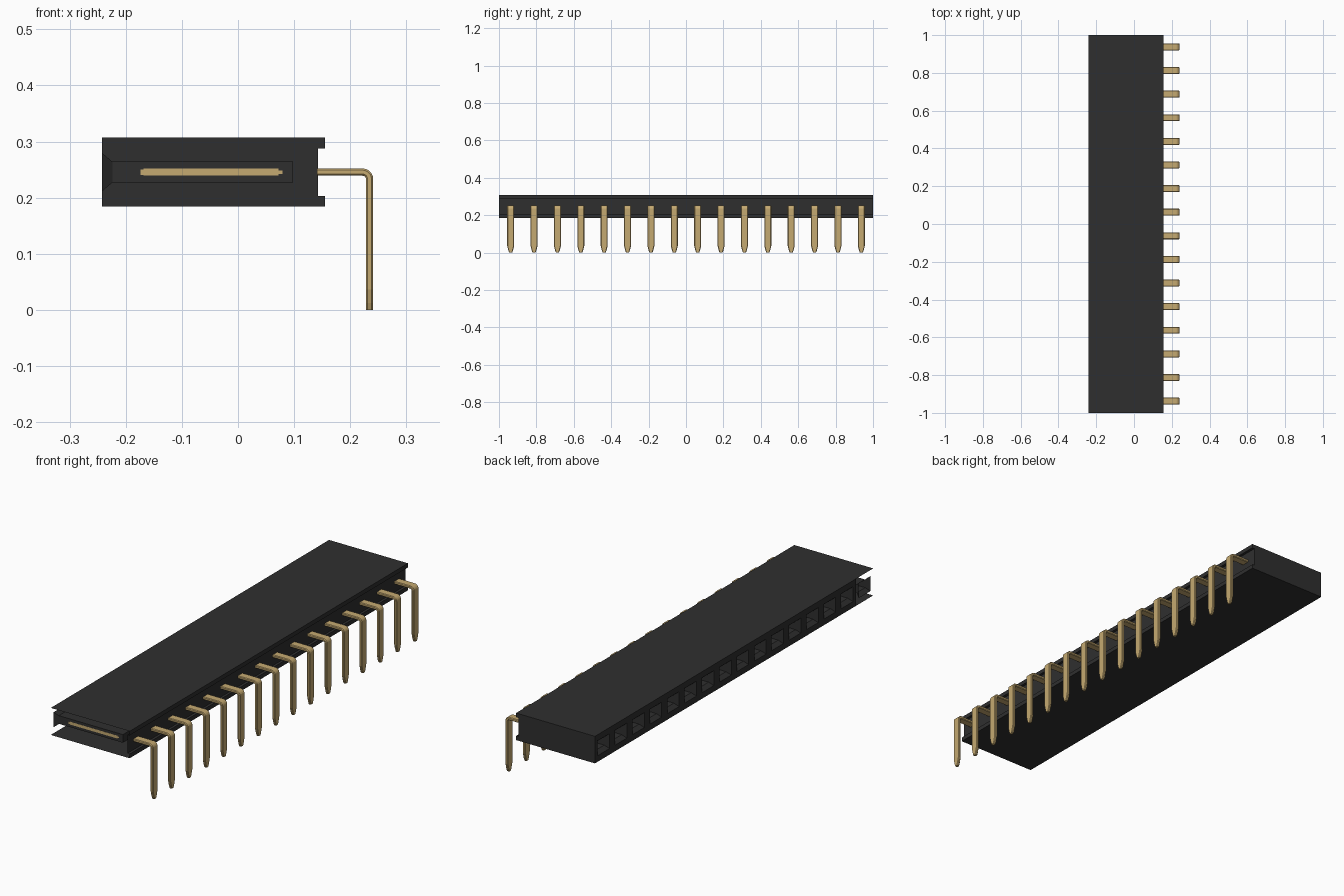
import bpy, bmesh, math
from mathutils import Vector

cube = bpy.data.objects.get("Cube")
if cube:
    bpy.data.objects.remove(cube, do_unlink=True)

COUNT, PITCH = 16, 0.125
ROWS = [(i - (COUNT - 1) / 2) * PITCH for i in range(COUNT)]
X0, X1, XREC = -0.242, 0.155, 0.143      # mouth face, rear lips, recessed rear wall
Z0, Z1, ZC = 0.184, 0.307, 0.2455        # bottom, top, contact height


def material(name, rgb):
    m = bpy.data.materials.new(name)
    m.use_nodes = True
    m.diffuse_color = (*rgb, 1)
    bsdf = m.node_tree.nodes["Principled BSDF"]
    bsdf.inputs["Base Color"].default_value = (*rgb, 1)
    bsdf.inputs["Roughness"].default_value = 0.6
    return m


BLACK = material("black_plastic", (0.028, 0.028, 0.028))
GOLD = material("pale_gold", (0.56, 0.40, 0.165))


def finish(name, bm, mat, recalc=True):
    bmesh.ops.remove_doubles(bm, verts=bm.verts, dist=1e-5)
    if recalc:
        bmesh.ops.recalc_face_normals(bm, faces=bm.faces)
    me = bpy.data.meshes.new(name)
    bm.to_mesh(me)
    bm.free()
    me.materials.append(mat)
    ob = bpy.data.objects.new(name, me)
    bpy.context.collection.objects.link(ob)
    return ob


def face(bm, pts):
    return bm.faces.new([bm.verts.new(p) for p in pts])


def ring(x, y, hy, hz):
    """Rectangle facing along x."""
    return [Vector((x, y + sy * hy, ZC + sz * hz))
            for sy, sz in ((-1, -1), (1, -1), (1, 1), (-1, 1))]


def bridge(bm, a, b):
    n = len(a)
    for i in range(n):
        j = (i + 1) % n
        face(bm, [a[i], a[j], b[j], b[i]])


# Housing: thin shell with grooved rear, closed at the back end only
bm = bmesh.new()
profile = [(X0, Z0), (X1, Z0), (X1, 0.203), (XREC, 0.203),
           (XREC, 0.288), (X1, 0.288), (X1, Z1), (X0, Z1)]
for (xa, za), (xb, zb) in zip(profile, profile[1:]):
    face(bm, [(xa, -1, za), (xb, -1, zb), (xb, 1, zb), (xa, 1, za)])
face(bm, [(x, 1, z) for x, z in reversed(profile)])
finish("housing_shell", bm, BLACK)

# Mouth face: frames around the openings; the first one stays open
bm = bmesh.new()
for y in ROWS[1:]:
    bridge(bm, [Vector((X0, y + sy * PITCH / 2, z)) for sy, z in
                ((-1, Z0), (1, Z0), (1, Z1), (-1, Z1))],
           ring(X0, y, 0.0425, 0.034))
finish("mouth_frames", bm, BLACK)

# Sockets: a funnel leading into a slot
bm = bmesh.new()
for y in ROWS:
    mouth, throat, end = (ring(X0, y, 0.0425, 0.034), ring(-0.224, y, 0.03, 0.0185),
                          ring(0.098, y, 0.03, 0.0185))
    bridge(bm, mouth, throat)
    bridge(bm, throat, end)
    face(bm, end)
finish("sockets", bm, BLACK)


# Contact springs: a pair of strips with narrow tips on each socket's walls
def box(bm, lo, hi):
    r = bmesh.ops.create_cube(bm, size=1)
    for v in r["verts"]:
        v.co = Vector([lo[k] + (v.co[k] + 0.5) * (hi[k] - lo[k]) for k in range(3)])


bm = bmesh.new()
for y in ROWS:
    for s in (-1, 1):
        ya, yb = sorted((y + s * 0.022, y + s * 0.0305))
        box(bm, (-0.168, ya, ZC - 0.0065), (0.072, yb, ZC + 0.0065))
        box(bm, (-0.174, ya, ZC - 0.005), (-0.168, yb, ZC + 0.005))
        box(bm, (0.072, ya, ZC - 0.003), (0.079, yb, ZC + 0.003))
finish("contact_springs", bm, GOLD)

# Bent pins: chamfered bar swept round a corner to a tapered tip
HT, HW, CH = 0.0065, 0.0185, 0.003       # half thickness, half width, chamfer
XL, R = 0.2345, 0.0125                   # leg centre, bend radius
stations = [(XREC - 0.002, ZC, 0, HW)]
for k in range(6):
    a = math.pi / 2 * k / 5
    stations.append((XL - R + R * math.sin(a), ZC - R + R * math.cos(a), a, HW))
stations += [(XL, 0.036, math.pi / 2, HW), (XL, 0.012, math.pi / 2, 0.0125),
             (XL, 0.0, math.pi / 2, 0.008)]


def section(x, z, a, hw, y):
    out = Vector((math.sin(a), 0, math.cos(a)))
    corners = [(hw, HT - CH), (hw - CH, HT), (-hw + CH, HT), (-hw, HT - CH),
               (-hw, CH - HT), (CH - hw, -HT), (hw - CH, -HT), (hw, CH - HT)]
    return [Vector((x, y + w, z)) + out * t for w, t in corners]


bm = bmesh.new()
for y in ROWS:
    rings = [section(*s, y) for s in stations]
    for a, b in zip(rings, rings[1:]):
        bridge(bm, a, b)
    face(bm, rings[0])
    face(bm, rings[-1])
finish("bent_pins", bm, GOLD)
